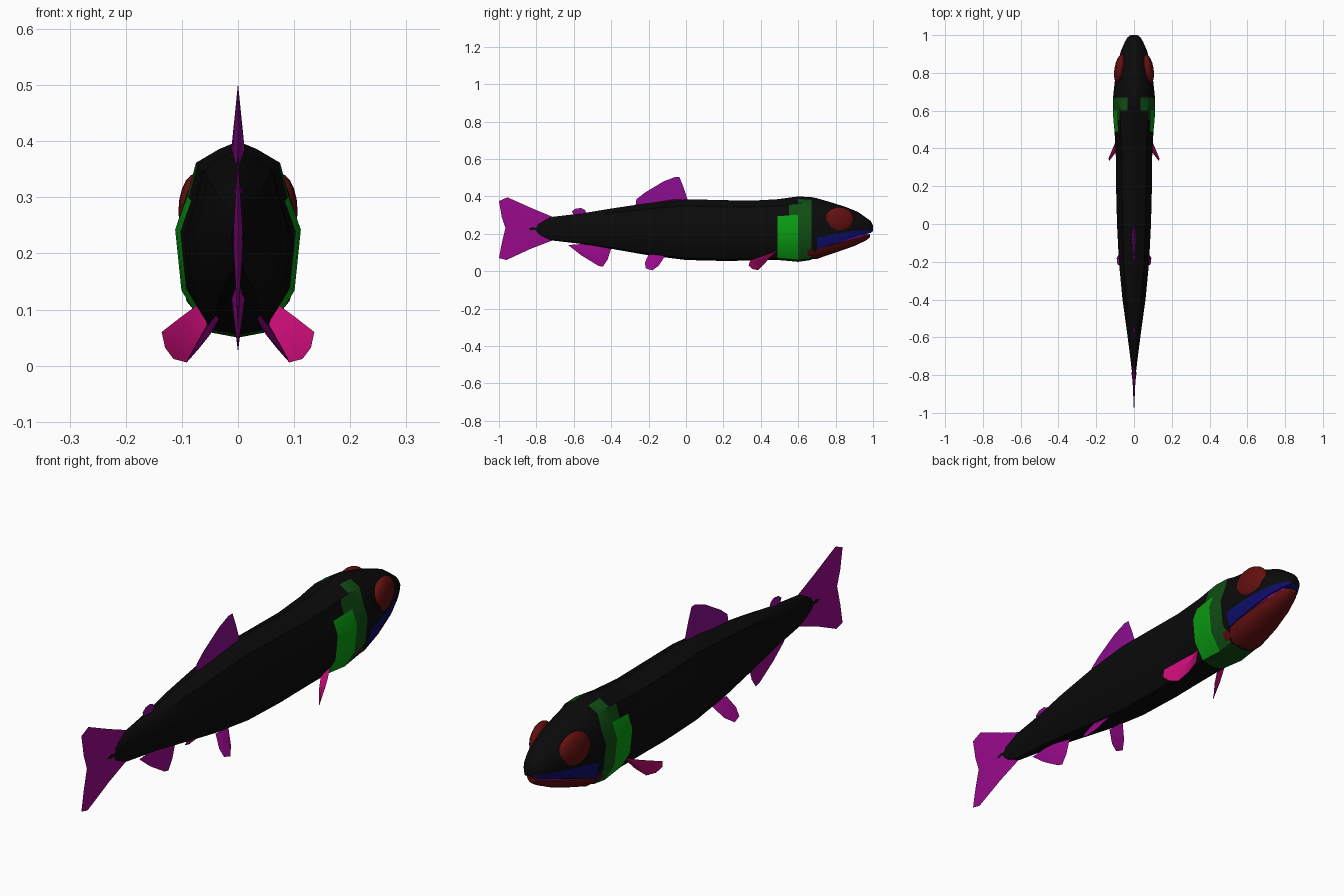
import bpy, bmesh, math
from mathutils import Vector

cube = bpy.data.objects.get("Cube")
if cube:
    bpy.data.objects.remove(cube)


def material(name, rgb):
    m = bpy.data.materials.new(name)
    m.use_nodes = True
    m.diffuse_color = (*rgb, 1)
    m.node_tree.nodes["Principled BSDF"].inputs["Base Color"].default_value = (*rgb, 1)
    return m


BLACK = material("black skin", (.003, .003, .003))
DARK_GREEN = material("dark green", (.005, .075, .007))
GREEN = material("bright green", (.003, .33, .006))
RED = material("dark red", (.12, .005, .005))
BLUE = material("deep blue", (.004, .004, .14))
PURPLE = material("purple", (.25, .004, .27))
MAGENTA = material("magenta", (.32, .003, .26))
PINK = material("pink", (.6, .004, .19))


def finish(name, bm, mats, angle=40):
    bmesh.ops.recalc_face_normals(bm, faces=bm.faces)
    mesh = bpy.data.meshes.new(name)
    bm.to_mesh(mesh)
    bm.free()
    ob = bpy.data.objects.new(name, mesh)
    bpy.context.collection.objects.link(ob)
    for m in mats:
        mesh.materials.append(m)
    bpy.ops.object.select_all(action='DESELECT')
    ob.select_set(True)
    bpy.context.view_layer.objects.active = ob
    bpy.ops.object.shade_smooth_by_angle(angle=math.radians(angle))
    return ob


def loft(name, stations, section, mats, rule=None, angle=40):
    """Skin rings along y; section(y) gives half outline as (width, height) fractions."""
    bm = bmesh.new()
    rings = []
    for y, low, high, width in stations:
        half = section(y)
        outline = half + [(-w, h) for w, h in half[-2:0:-1]]
        rings.append([bm.verts.new((w * width, y, low + h * (high - low))) for w, h in outline])
    n = len(rings[0])
    for a, b in zip(rings, rings[1:]):
        for i in range(n):
            f = bm.faces.new((a[i], a[(i + 1) % n], b[(i + 1) % n], b[i]))
            if rule:
                f.material_index = rule(f.calc_center_median().y, min(i, n - 1 - i))
    for ring in (rings[0], rings[-1]):
        bm.faces.new(ring)
    return finish(name, bm, mats, angle)


def fin(name, outline, hub, thick, mat, side=(1, 0, 0)):
    """Blade with a sharp rim, thickest at the hub."""
    bm = bmesh.new()
    rim = [bm.verts.new(p) for p in outline]
    for s in (1, -1):
        mid = bm.verts.new(Vector(hub) + Vector(side) * thick * s)
        for i, v in enumerate(rim):
            bm.faces.new((v, rim[(i + 1) % len(rim)], mid))
    return finish(name, bm, [mat])


def middle_fin(name, outline, hub, thick, mat):
    return fin(name, [(0, y, z) for y, z in outline], (0, *hub), thick, mat)


# Body and upper head
BODY = [(0, 1), (.3, .96), (.67, .89), (.81, .72), (1, .55), (.9, .24), (.5, .03), (0, 0)]
HEAD = [(0, 1), (.3, .97), (.62, .87), (.84, .7), (1, .5), (.96, .24), (.85, 0), (0, .03)]


def body_rule(y, i):
    if y > .69:
        return 3 if i >= 5 else 0
    if .49 < y < .6 and 3 <= i <= 5:
        return 2
    if .59 < y < .68 and i >= 1 or .49 < y < .6 and i == 6 or .55 < y < .6 and i == 2:
        return 1
    return 0


body_stations = [
    (-.80, .20, .255, .009), (-.72, .165, .29, .018), (-.55, .145, .31, .04),
    (-.4, .12, .335, .061), (-.2, .085, .365, .08), (0, .06, .385, .09),
    (.2, .055, .38, .095), (.35, .057, .377, .096), (.49, .06, .385, .103),
    (.55, .055, .393, .109), (.6, .05, .4, .112), (.67, .06, .396, .111),
    (.7, .115, .39, .108), (.77, .14, .37, .1), (.85, .165, .345, .087),
    (.92, .187, .317, .068), (.965, .2, .285, .048), (.988, .205, .268, .034),
    (1.0, .215, .245, .018)]
loft("body", body_stations, lambda y: HEAD if y > .68 else BODY,
     [BLACK, DARK_GREEN, GREEN, BLUE], body_rule)

# Lower jaw and mouth seam
JAW = [(0, .96), (.75, 1), (1, .85), (.85, .4), (.5, .06), (0, 0)]
loft("lower_jaw", [(.65, .065, .12, .085), (.7, .066, .13, .088), (.8, .1, .15, .08),
                   (.9, .135, .177, .06), (.96, .163, .194, .04), (.985, .182, .2, .02)],
     lambda y: JAW, [RED])
loft("mouth_lining", [(.68, .12, .128, .088), (.8, .148, .156, .078), (.9, .174, .186, .058),
                      (.97, .19, .205, .03)],
     lambda y: [(0, 1), (1, 1), (1, 0), (0, 0)], [PURPLE])

# Eyes
for label, s in (("left", 1), ("right", -1)):
    bpy.ops.mesh.primitive_uv_sphere_add(segments=16, ring_count=10, radius=1,
                                         location=(.074 * s, .82, .275),
                                         rotation=(0, 0, .16 * s))
    eye = bpy.context.object
    eye.name = label + "_eye"
    eye.scale = (.03, .08, .068)
    eye.data.materials.append(RED)
    bpy.ops.object.shade_smooth_by_angle(angle=math.radians(60))

# Fins on the middle line
middle_fin("dorsal_fin", [(-.27, .35), (-.265, .385), (-.22, .42), (-.12, .48), (-.06, .503),
                          (-.035, .503), (-.01, .44), (.01, .38)], (-.06, .385), .012, PURPLE)
middle_fin("adipose_fin", [(-.53, .3), (-.54, .328), (-.56, .338), (-.59, .335), (-.61, .32),
                           (-.6, .3)], (-.56, .31), .008, PURPLE)
middle_fin("anal_fin", [(-.63, .14), (-.56, .085), (-.47, .03), (-.445, .024), (-.42, .06),
                        (-.4, .12), (-.5, .15)], (-.48, .12), .012, MAGENTA)
middle_fin("tail_fin", [(-.7, .285), (-.82, .335), (-.955, .395), (-1, .375), (-.985, .29),
                        (-.965, .23), (-.985, .15), (-1, .07), (-.96, .06), (-.83, .12),
                        (-.7, .17)], (-.8, .228), .009, MAGENTA)

# Ragged end of the skin over the tail fin
middle_fin("tail_skin", [(-.7, .285), (-.735, .285), (-.76, .26), (-.79, .268), (-.81, .245),
                         (-.84, .24), (-.87, .25), (-.9, .225), (-.88, .205), (-.86, .215),
                         (-.82, .2), (-.8, .185), (-.77, .195), (-.73, .17), (-.7, .17)],
           (-.79, .228), .013, BLACK)

# Paired fins
pectoral = [(.07, .49, .11), (.1, .43, .088), (.136, .345, .06), (.13, .335, .032),
            (.115, .355, .012), (.092, .385, .006), (.068, .42, .04), (.055, .45, .075)]
ventral = [(.033, -.11, .085), (.04, -.2, .09), (.07, -.22, .045), (.088, -.215, .015),
           (.092, -.18, .005), (.07, -.145, .03)]
for label, s in (("left", 1), ("right", -1)):
    flip = lambda p: (p[0] * s, p[1], p[2])
    fin(label + "_pectoral_fin", [flip(p) for p in pectoral], flip((.09, .415, .055)),
        .008, PINK, flip((.6, .5, -.6)))
    fin(label + "_ventral_fin", [flip(p) for p in ventral], flip((.055, -.165, .06)),
        .007, MAGENTA, flip((.8, 0, .6)))
